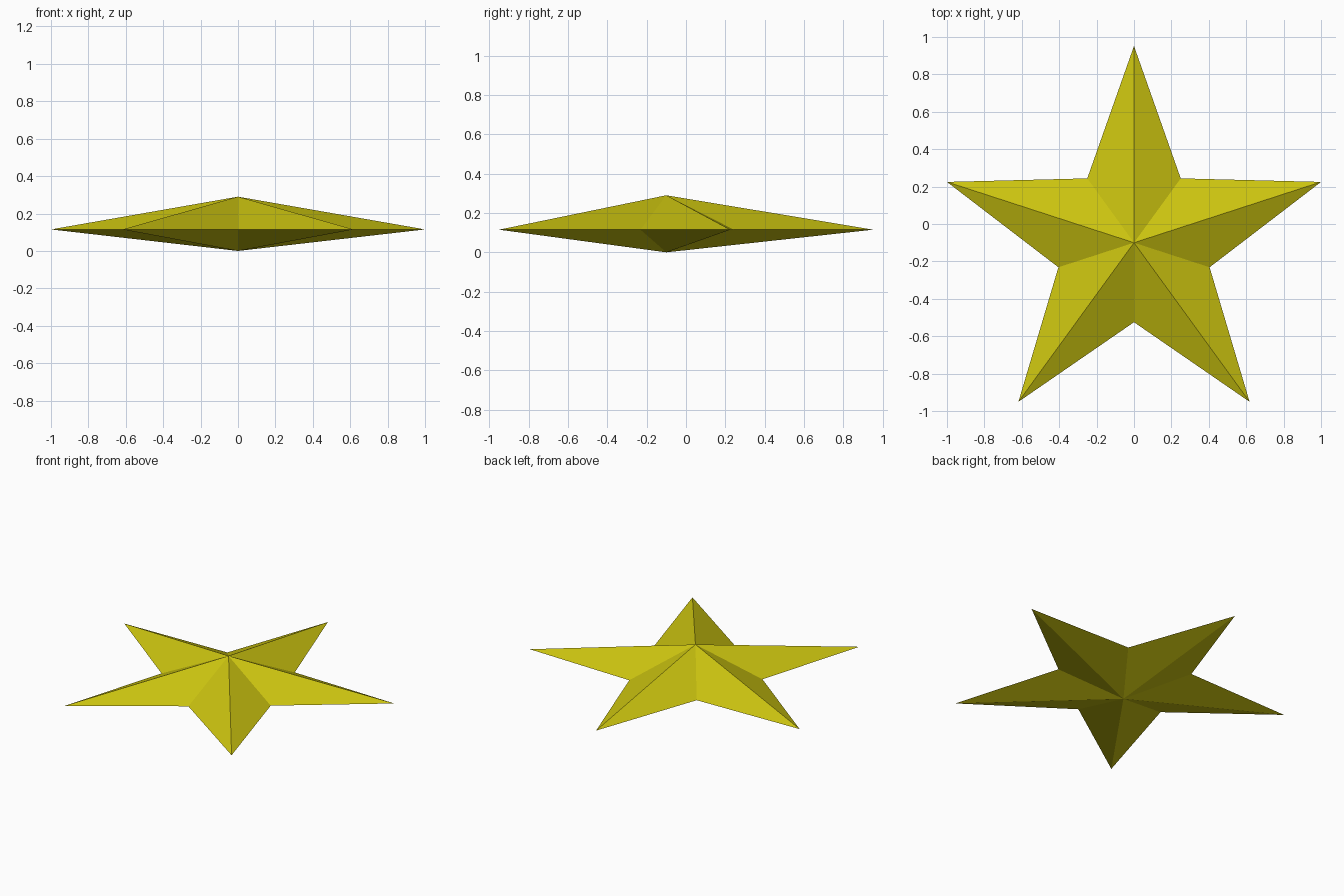
import bpy, bmesh
from math import sin, cos, pi

cube = bpy.data.objects.get("Cube")
if cube:
    bpy.data.objects.remove(cube, do_unlink=True)

POINTS = 5
OUTER, INNER = 1.0515, 0.425
RIM_Z, TOP_Z = 0.115, 0.29
CENTRE_Y = -0.1

# Single yellow material
yellow = bpy.data.materials.new("yellow")
yellow.use_nodes = True
colour = (0.60, 0.55, 0.005, 1)
yellow.diffuse_color = colour
yellow.node_tree.nodes["Principled BSDF"].inputs["Base Color"].default_value = colour

# Faceted star: a zigzag rim joined to a raised top apex and a shallower bottom apex
bm = bmesh.new()
rim = []
for i in range(2 * POINTS):
    a = pi / 2 + i * pi / POINTS
    r = INNER if i % 2 else OUTER
    rim.append(bm.verts.new((r * cos(a), CENTRE_Y + r * sin(a), RIM_Z)))
top = bm.verts.new((0, CENTRE_Y, TOP_Z))
bottom = bm.verts.new((0, CENTRE_Y, 0))
for v, w in zip(rim, rim[1:] + rim[:1]):
    bm.faces.new((v, w, top))
    bm.faces.new((w, v, bottom))

mesh = bpy.data.meshes.new("star")
bm.to_mesh(mesh)
bm.free()
mesh.materials.append(yellow)
star = bpy.data.objects.new("star", mesh)
bpy.context.collection.objects.link(star)
